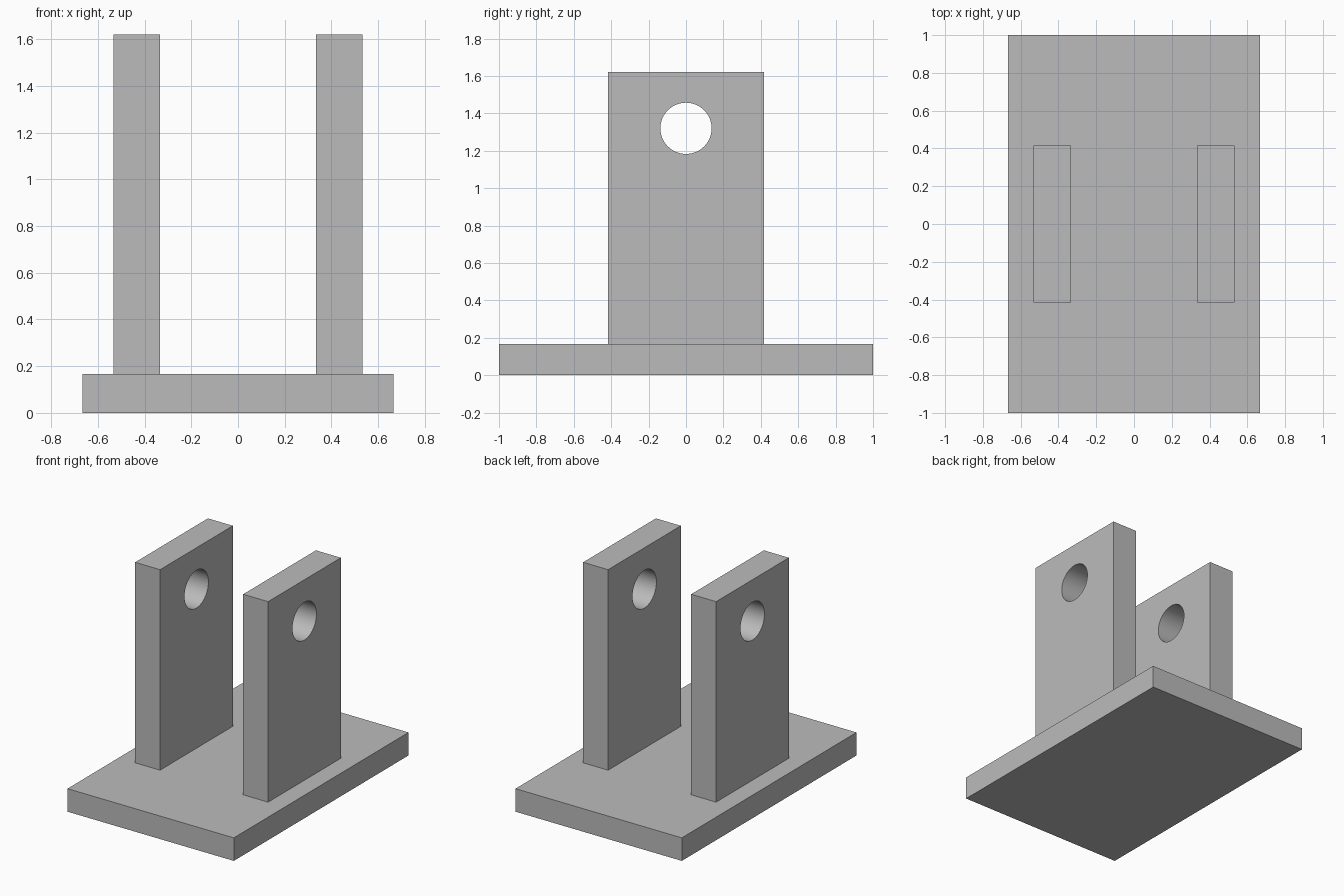
import bpy
from math import radians

if "Cube" in bpy.data.objects:
    bpy.data.objects.remove(bpy.data.objects["Cube"], do_unlink=True)

BASE_TOP = 0.167
TOP = 1.62
HOLE_Z = 1.32
HOLE_RADIUS = 0.137

grey = bpy.data.materials.new("plain grey")
grey.use_nodes = True
grey.diffuse_color = (0.5, 0.5, 0.5, 1)
grey.node_tree.nodes["Principled BSDF"].inputs["Base Color"].default_value = (0.5, 0.5, 0.5, 1)


def box(name, centre, size):
    bpy.ops.mesh.primitive_cube_add(size=1, location=centre)
    obj = bpy.context.object
    obj.name = name
    obj.scale = size
    bpy.ops.object.transform_apply(location=False, rotation=False, scale=True)
    obj.data.materials.append(grey)
    return obj


def drill(obj, centre):
    """Cut a round hole through the part along x."""
    bpy.ops.mesh.primitive_cylinder_add(vertices=64, radius=HOLE_RADIUS, depth=0.5,
                                        location=centre, rotation=(0, radians(90), 0))
    cutter = bpy.context.object
    cutter.hide_render = True
    cutter.data.materials.append(grey)
    cut = obj.modifiers.new("pin hole", "BOOLEAN")
    cut.operation = "DIFFERENCE"
    cut.solver = "EXACT"
    cut.object = cutter
    bpy.ops.object.select_all(action="DESELECT")
    obj.select_set(True)
    bpy.context.view_layer.objects.active = obj
    bpy.ops.object.modifier_apply(modifier=cut.name)
    bpy.data.objects.remove(cutter, do_unlink=True)
    bpy.ops.object.shade_smooth_by_angle(angle=radians(30))


# Base plate
box("base_plate", (0, 0, BASE_TOP / 2), (1.333, 2, BASE_TOP))

# Pair of upright lugs with aligned pin holes
for side, name in ((1, "left_upright"), (-1, "right_upright")):
    x = side * 0.433
    upright = box(name, (x, 0, (BASE_TOP + TOP) / 2), (0.2, 0.833, TOP - BASE_TOP))
    drill(upright, (x, 0, HOLE_Z))
